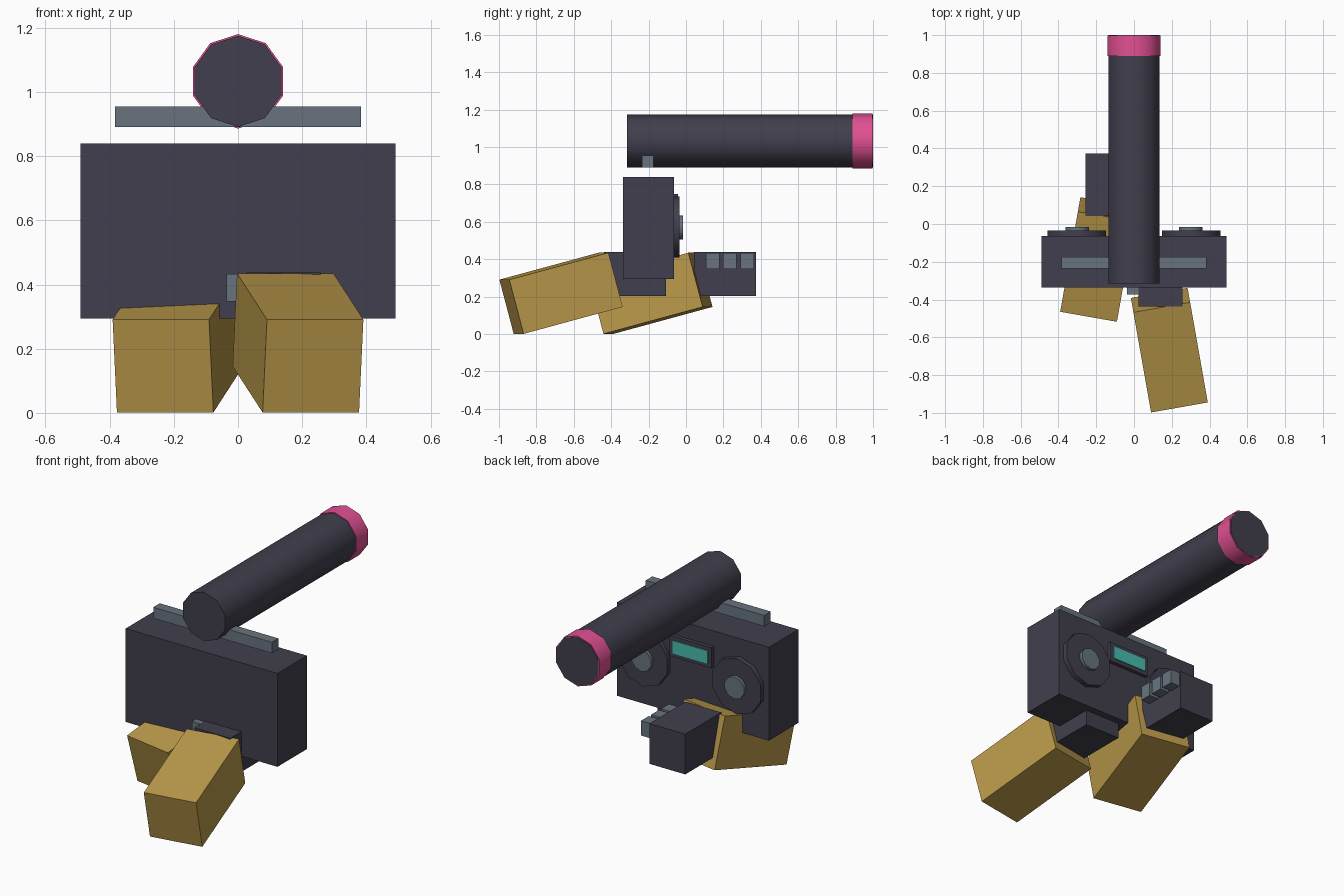
import bpy
from math import radians

cube = bpy.data.objects.get("Cube")
if cube:
    bpy.data.objects.remove(cube, do_unlink=True)


def material(name, *rgb):
    """Flat material from display colour values."""
    colour = [((c / 255 + 0.055) / 1.055) ** 2.4 for c in rgb] + [1.0]
    m = bpy.data.materials.new(name)
    m.use_nodes = True
    m.diffuse_color = colour
    m.node_tree.nodes["Principled BSDF"].inputs["Base Color"].default_value = colour
    return m


DARK = material("dark_charcoal", 64, 63, 77)
GREY = material("slate_grey", 104, 116, 127)
GOLD = material("ochre", 186, 153, 74)
PINK = material("hot_pink", 225, 80, 147)
TEAL = material("teal", 72, 188, 175)


def box(name, centre, size, mat, rot=(0, 0, 0)):
    bpy.ops.mesh.primitive_cube_add(size=1, location=centre, rotation=rot)
    ob = bpy.context.object
    ob.name = name
    ob.scale = size
    ob.data.materials.append(mat)
    return ob


def disc(name, x, z, radius, y0, y1, mat):
    """Ten-sided cylinder along y."""
    bpy.ops.mesh.primitive_cylinder_add(
        vertices=10, radius=radius, depth=y1 - y0,
        location=(x, (y0 + y1) / 2, z), rotation=(radians(90), 0, 0))
    ob = bpy.context.object
    ob.name = name
    ob.data.materials.append(mat)
    bpy.ops.object.shade_smooth_by_angle(angle=radians(40))
    return ob


# Stereo case and carrying handle
box("stereo_case", (0, -0.2, 0.567), (0.98, 0.272, 0.545), DARK)
box("stereo_handle", (0, -0.205, 0.922), (0.765, 0.06, 0.064), GREY)

# Display on the back
box("display_frame", (0, -0.057, 0.69), (0.27, 0.03, 0.12), DARK)
box("display_screen", (0, -0.041, 0.69), (0.225, 0.008, 0.075), TEAL)

# Launcher tube with coloured end ring
disc("launcher_tube", 0, 1.033, 0.142, -0.315, 1.0, DARK)
disc("launcher_end_ring", 0, 1.033, 0.147, 0.89, 0.998, PINK)

# Speakers, arms and hands: the right arm is mirrored and set further back
for side, label, shift in ((1, "left", 0.0), (-1, "right", 0.48)):
    disc(label + "_speaker_rim", side * 0.302, 0.573, 0.163, -0.07, -0.035, DARK)
    disc(label + "_speaker_cone", side * 0.3, 0.57, 0.065, -0.04, -0.016, GREY)

    box(label + "_arm", (side * 0.187, -0.668 + shift, 0.218), (0.305, 0.557, 0.3),
        GOLD, (radians(15), 0, side * radians(10)))
    box(label + "_hand", (side * 0.141, -0.272 + shift, 0.32), (0.232, 0.332, 0.235), DARK)
    for i in range(3):
        box(f"{label}_finger_{i + 1}", (-side * 0.005, -0.338 + shift + i * 0.0925, 0.39),
            (0.062, 0.072, 0.086), GREY)
